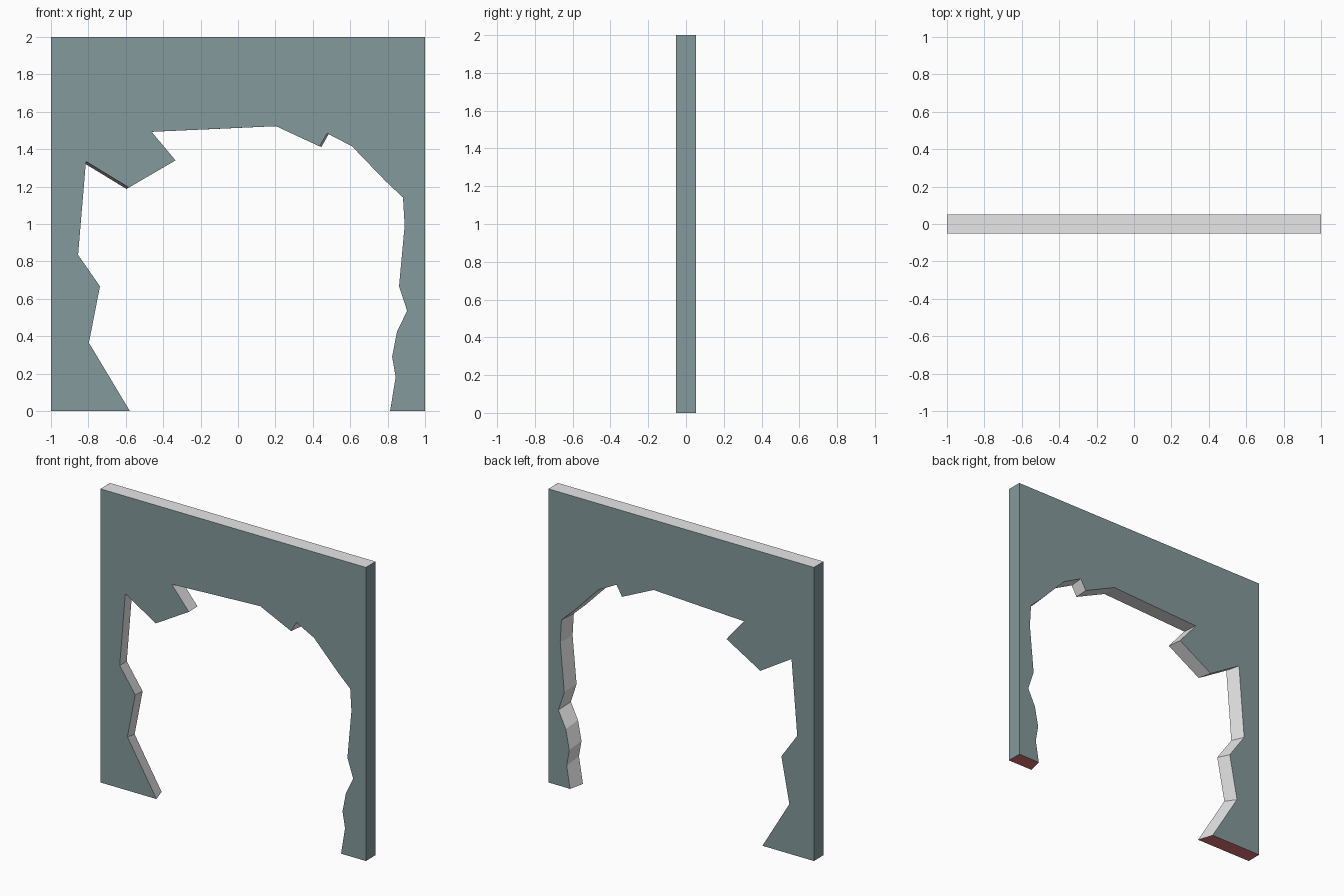
import bpy, bmesh

if "Cube" in bpy.data.objects:
    bpy.data.objects.remove(bpy.data.objects["Cube"])

HALF = 0.052      # half wall thickness
TAPER = 1.023     # the hole widens slightly toward the back
PIVOT_Z = 1.523   # height the taper spreads from

# jagged edge of the hole on the front, from left foot over to right foot
hole = [(-0.578, 0), (-0.797, 0.365), (-0.738, 0.667), (-0.855, 0.835),
        (-0.813, 1.335), (-0.583, 1.195), (-0.334, 1.34), (-0.462, 1.493),
        (0.203, 1.523), (0.436, 1.415), (0.476, 1.485), (0.61, 1.415),
        (0.79, 1.228), (0.882, 1.142), (0.891, 0.992), (0.861, 0.667),
        (0.904, 0.536), (0.85, 0.424), (0.824, 0.29), (0.843, 0.182),
        (0.813, 0)]
frame = [(1, 0), (1, 2), (-1, 2), (-1, 0)]


def material(name, color):
    m = bpy.data.materials.new(name)
    m.diffuse_color = (*color, 1)
    m.use_nodes = True
    m.node_tree.nodes["Principled BSDF"].inputs["Base Color"].default_value = m.diffuse_color
    return m


def ground(a, b):
    """Point where the line a-b meets the floor."""
    t = a[1] / (a[1] - b[1])
    return (a[0] + (b[0] - a[0]) * t, 0)


# wider copy of the hole for the back, trimmed at the floor
back = [(x * TAPER, PIVOT_Z + (z - PIVOT_Z) * TAPER) for x, z in hole]
back[0] = ground(back[1], back[0])
back[-1] = ground(back[-2], back[-1])

# wall: front and back faces joined by a rim
bm = bmesh.new()
f = [bm.verts.new((x, -HALF, z)) for x, z in hole + frame]
b = [bm.verts.new((x, HALF, z)) for x, z in back + frame]
bm.faces.new(f)
bm.faces.new(b[::-1])
n, h = len(f), len(hole)
for i in range(n):
    j = (i + 1) % n
    face = bm.faces.new((f[i], b[i], b[j], f[j]))
    if i in (h - 1, n - 1):
        face.material_index = 2      # undersides of the feet
    elif i < h or i == h + 1:
        face.material_index = 1      # broken edge and top
bmesh.ops.recalc_face_normals(bm, faces=bm.faces)

mesh = bpy.data.meshes.new("broken_wall")
bm.to_mesh(mesh)
bm.free()
mesh.materials.append(material("slate paint", (0.23, 0.32, 0.335)))
mesh.materials.append(material("pale plaster", (0.8, 0.8, 0.8)))
mesh.materials.append(material("red underside", (0.75, 0.17, 0.18)))
wall = bpy.data.objects.new("broken_wall", mesh)
bpy.context.collection.objects.link(wall)
